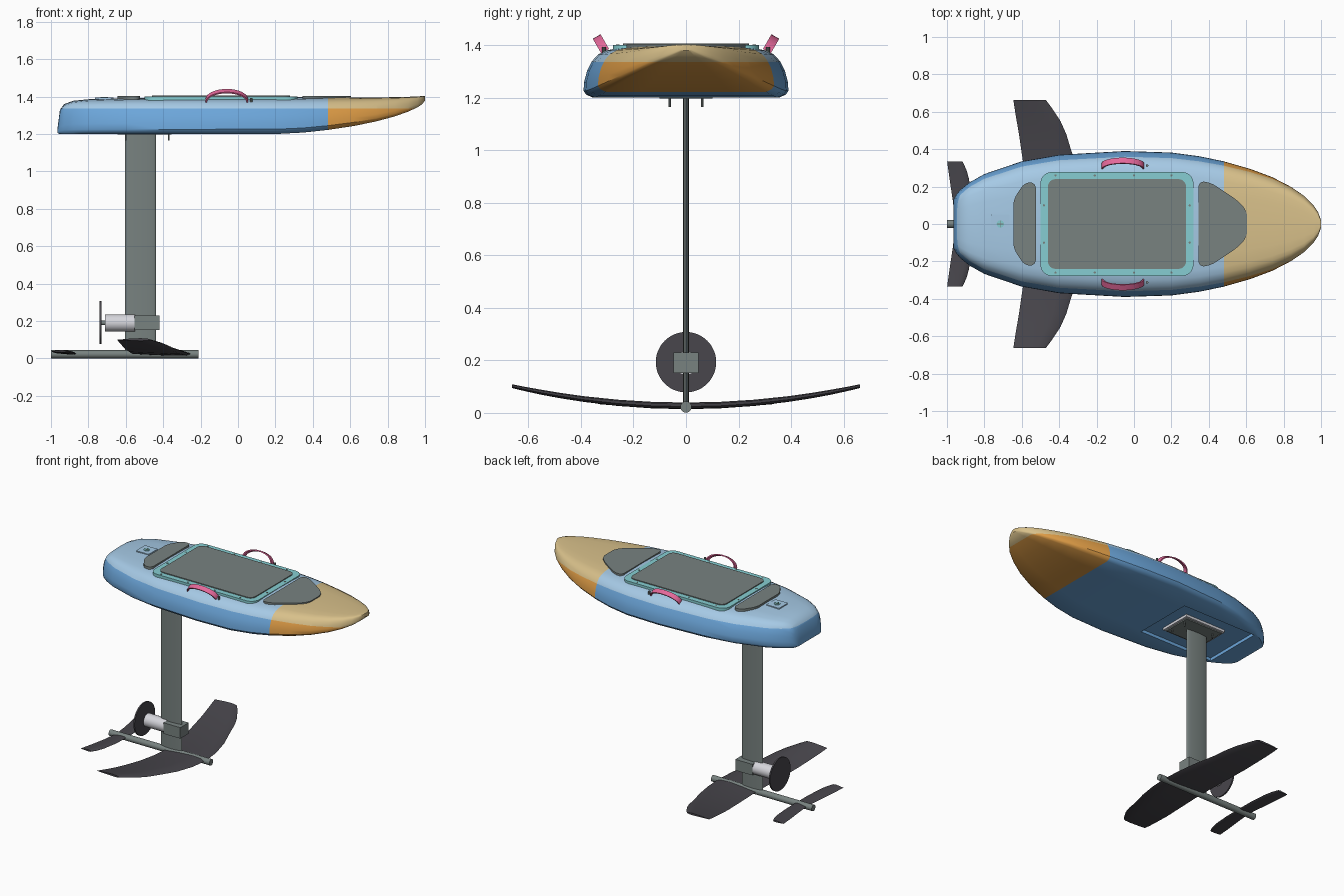
import bpy, bmesh, math
from mathutils import Matrix, Vector

if "Cube" in bpy.data.objects:
    bpy.data.objects.remove(bpy.data.objects["Cube"])


def material(name, code):
    channels = [int(code[i:i + 2], 16) / 255 for i in (0, 2, 4)]
    colour = [((c + 0.055) / 1.055) ** 2.4 for c in channels] + [1]
    m = bpy.data.materials.new(name)
    m.use_nodes = True
    m.diffuse_color = colour
    m.node_tree.nodes["Principled BSDF"].inputs["Base Color"].default_value = colour
    return m


BLUE = material("hull blue", "6CA6DA")
PALE = material("deck pale blue", "A6CAE6")
ORANGE = material("nose orange", "DE9C46")
TAN = material("nose tan", "D8C08A")
GREY = material("slate grey", "788280")
TEAL = material("hatch teal", "86CED2")
PINK = material("strap pink", "E4689A")
DARK = material("carbon", "48464C")
SILVER = material("silver", "D6D6DC")


def finish(name, bm, *mats, smooth=True):
    bmesh.ops.recalc_face_normals(bm, faces=bm.faces)
    mesh = bpy.data.meshes.new(name)
    bm.to_mesh(mesh)
    bm.free()
    ob = bpy.data.objects.new(name, mesh)
    bpy.context.collection.objects.link(ob)
    for m in mats:
        mesh.materials.append(m)
    if smooth:
        bpy.ops.object.select_all(action='DESELECT')
        ob.select_set(True)
        bpy.context.view_layer.objects.active = ob
        bpy.ops.object.shade_smooth_by_angle(angle=math.radians(35))
    return ob


def loft(bm, rings):
    rows = [[bm.verts.new(p) for p in ring] for ring in rings]
    n = len(rows[0])
    for a, b in zip(rows, rows[1:]):
        for i in range(n):
            j = (i + 1) % n
            bm.faces.new((a[i], a[j], b[j], b[i]))
    bm.faces.new(rows[0])
    bm.faces.new(rows[-1])


def box(name, x, y, z, mat):
    bm = bmesh.new()
    bmesh.ops.create_cube(bm, size=1)
    for v in bm.verts:
        v.co = [r[0] + (c + 0.5) * (r[1] - r[0]) for c, r in zip(v.co, (x, y, z))]
    return finish(name, bm, mat, smooth=False)


def rod(name, centre, radius, length, mat, axis='Z', sides=24):
    bm = bmesh.new()
    turn = Matrix.Rotation(math.pi / 2, 4, 'Y') if axis == 'X' else Matrix()
    bmesh.ops.create_cone(bm, cap_ends=True, segments=sides, radius1=radius, radius2=radius,
                          depth=length, matrix=Matrix.Translation(centre) @ turn)
    return finish(name, bm, mat)


def plate(name, half, z0, z1, radius, mat):
    """Symmetric rounded plate from the outline on its +y half."""
    outline = half + [(x, -y) for x, y in reversed(half)]
    bm = bmesh.new()
    bm.faces.new([bm.verts.new((x, y, z0)) for x, y in outline])
    bmesh.ops.bevel(bm, geom=bm.verts[:], offset=radius, segments=6, profile=0.5,
                    affect='VERTICES', clamp_overlap=True)
    made = bmesh.ops.extrude_face_region(bm, geom=bm.faces[:])["geom"]
    for v in made:
        if isinstance(v, bmesh.types.BMVert):
            v.co.z = z1
    return finish(name, bm, mat)


# Board hull: one cross-section lofted through stations (x, half width, bottom, top)
section = [(0.5, 0), (0.91, 0), (0.975, 0.06), (1, 0.13), (0.995, 0.3), (0.965, 0.52),
           (0.92, 0.7), (0.86, 0.83), (0.78, 0.91), (0.68, 0.95), (0.45, 0.985)]
stations = [(-.965, .13, 1.205, 1.23), (-.952, .155, 1.2, 1.33), (-.93, .182, 1.2, 1.36),
            (-.88, .222, 1.2, 1.378), (-.8, .267, 1.2, 1.386), (-.6, .335, 1.2, 1.392),
            (-.4, .37, 1.2, 1.396), (-.05, .39, 1.2, 1.397), (.2, .382, 1.2, 1.397),
            (.35, .362, 1.208, 1.397), (.48, .335, 1.222, 1.397), (.62, .295, 1.243, 1.396),
            (.74, .25, 1.268, 1.396), (.84, .198, 1.295, 1.397), (.91, .15, 1.32, 1.399),
            (.96, .1, 1.343, 1.401), (.985, .062, 1.36, 1.403), (1, .02, 1.38, 1.403)]
rings = []
for x, w, low, top in stations:
    side = [(x, f * w, low + g * (top - low)) for f, g in section]
    rings.append([(x, 0, low)] + side + [(x, 0, top)] + [(a, -b, c) for a, b, c in reversed(side)])
bm = bmesh.new()
loft(bm, rings)
SEAM_X, SEAM_Z = 0.48, 1.336
for co, no in (((SEAM_X, 0, 0), (1, 0, 0)), ((0, 0, SEAM_Z), (0, 0, 1))):
    bmesh.ops.bisect_plane(bm, geom=bm.verts[:] + bm.edges[:] + bm.faces[:], dist=1e-5,
                           plane_co=co, plane_no=no)
for f in bm.faces:
    c = f.calc_center_median()
    f.material_index = 2 * (c.x > SEAM_X) + (c.z > SEAM_Z)
board = finish("board_hull", bm, BLUE, PALE, ORANGE, TAN)

# Recess under the tail for the mast mount
cutter = box("recess_cutter", (-.82, -.24), (-.215, .215), (1.1, 1.222), BLUE)
cutter.hide_render = True
cut = board.modifiers.new("recess", 'BOOLEAN')
cut.operation, cut.solver, cut.object = 'DIFFERENCE', 'EXACT', cutter
bpy.context.view_layer.objects.active = board
bpy.ops.object.modifier_apply(modifier="recess")
bpy.data.objects.remove(cutter)

# Deck hatch and foot pads
plate("hatch_frame", [(-.5, .278), (.318, .278)], 1.36, 1.4, .06, TEAL)
plate("hatch_pad", [(-.46, .24), (.278, .24)], 1.37, 1.406, .04, GREY)
plate("rear_foot_pad", [(-.645, .13), (-.585, .222), (-.525, .222)], 1.365, 1.403, .04, GREY)
plate("front_foot_pad", [(.345, .23), (.41, .222), (.555, .125), (.605, .07)],
      1.365, 1.403, .045, GREY)
spots = [(x, s * .26) for x in (-.42, -.21, 0, .2) for s in (-1, 1)]
spots += [(x, s * .1) for x in (-.482, .298) for s in (-1, 1)]
for x, y in spots:
    rod("hatch_screw", (x, y, 1.398), .006, .008, GREY, sides=10)

# Tail valve
plate("valve_plate", [(-.765, .05), (-.665, .05)], 1.37, 1.394, .006, PALE)
rod("valve_cap", (-.715, 0, 1.39), .02, .014, TEAL)
for a, b in ((.018, .002), (.002, .018)):
    box("valve_slot", (-.715 - a, -.715 + a), (-b, b), (1.396, 1.399), GREY)

# Carry straps leaning outwards on both rails
for s in (-1, 1):
    lean, across = Vector((0, s * .5, .87)), Vector((0, s * .87, -.5))
    rings = []
    for i in range(17):
        t = math.pi * i / 16
        out = Vector((math.cos(t), 0, 0)) + lean * math.sin(t)
        mid = Vector((-.06, s * .308, 1.377)) + Vector((.11 * math.cos(t), 0, 0))
        mid += lean * .06 * math.sin(t)
        rings.append([mid + across * a + out * b for a, b in
                      ((-.017, -.004), (.017, -.004), (.017, .004), (-.017, .004))])
    bm = bmesh.new()
    loft(bm, rings)
    finish("carry_strap", bm, PINK)
    rod("strap_anchor", (.07, s * .312, 1.378), .007, .03, GREY, sides=10)

# Mast mount and bolts
box("mount_plate", (-.66, -.34), (-.115, .115), (1.205, 1.225), SILVER)
box("mast_flange", (-.645, -.355), (-.1, .1), (1.197, 1.21), GREY)
for x in (-.6, -.37):
    for y in (-.062, .062):
        rod("mount_bolt", (x, y, 1.185), .005, .04, GREY, sides=10)

# Mast with a slim oval section
bm = bmesh.new()
loft(bm, [[(-.522 + .083 * math.cos(t * math.pi / 12), .011 * math.sin(t * math.pi / 12), z)
           for t in range(24)] for z in (.025, 1.21)])
finish("mast", bm, GREY)

# Drive unit
box("motor_mount", (-.553, -.42), (-.047, .047), (.152, .23), GREY)
rod("motor", (-.63, 0, .19), .046, .16, SILVER, 'X', 32)
rod("propeller_shaft", (-.72, 0, .19), .012, .03, GREY, 'X')
rod("propeller_disc", (-.735, 0, .193), .115, .01, DARK, 'X', 48)

# Fuselage
rod("fuselage", (-.605, 0, .0225), .0215, .79, GREY, 'X')


def wing(name, plan, z, rise, thick):
    """Foil wing: plan lists (y, leading x, trailing x) from root to tip."""
    tip = plan[-1][0]
    foil = [(0, 0), (.08, .4), (.3, .55), (.65, .35), (1, 0), (.65, -.2), (.3, -.35), (.08, -.3)]
    rings = []
    for y, lead, trail in [(-a, b, c) for a, b, c in reversed(plan[1:])] + plan:
        t = thick * (lead - trail) / (plan[0][1] - plan[0][2])
        rings.append([(lead + u * (trail - lead), y, z + rise * (y / tip) ** 2 + v * t)
                      for u, v in foil])
    bm = bmesh.new()
    loft(bm, rings)
    finish(name, bm, DARK)


wing("front_wing", [(0, -.25, -.56), (.13, -.262, -.568), (.26, -.29, -.582), (.39, -.335, -.602),
                    (.48, -.362, -.615), (.55, -.393, -.627), (.61, -.432, -.637),
                    (.662, -.47, -.645)], .024, .076, .028)
wing("rear_wing", [(0, -.865, -.955), (.12, -.868, -.968), (.24, -.882, -.986),
                   (.29, -.896, -.993), (.335, -.917, -.999)], .026, .012, .014)
